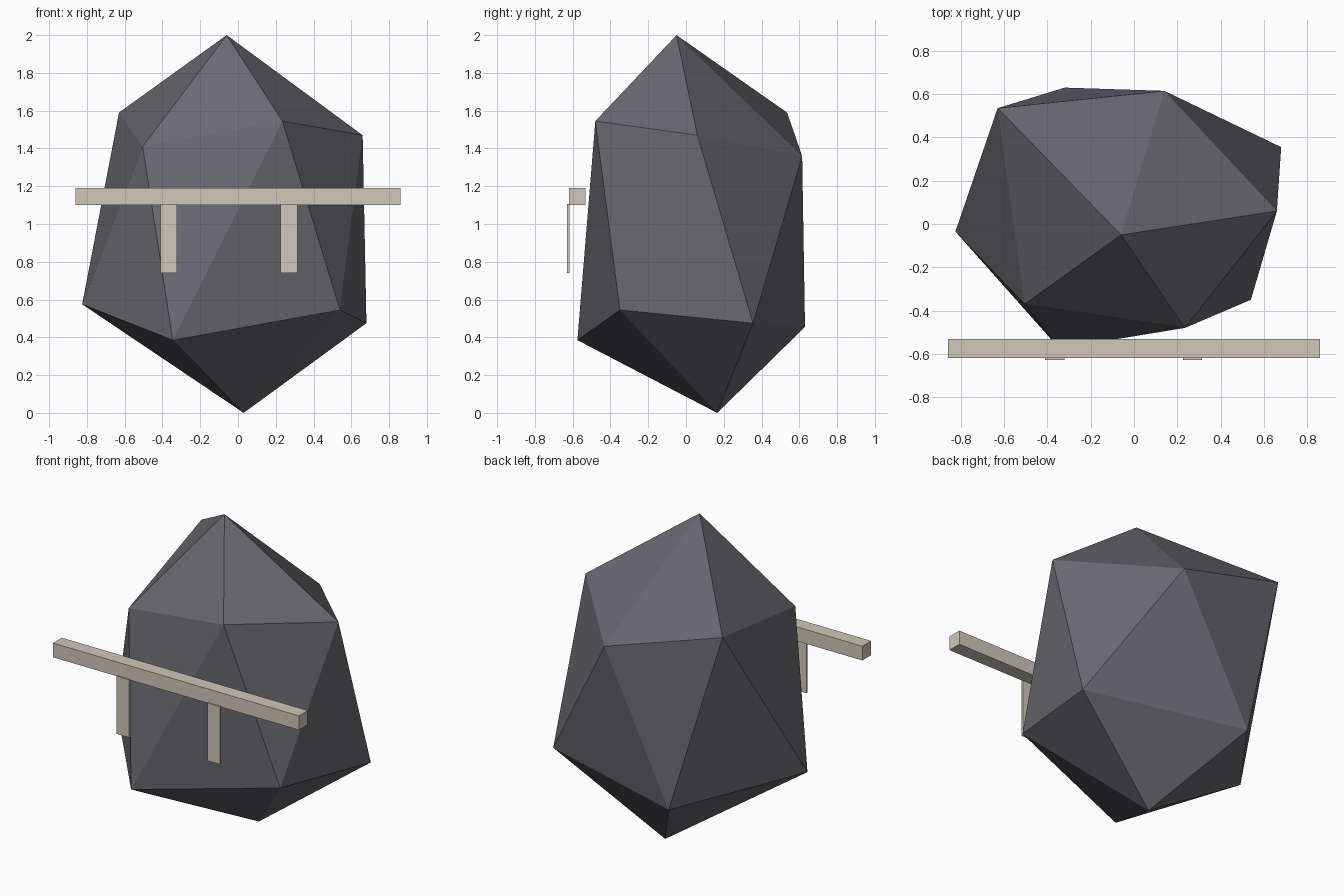
import bpy
import bmesh
from mathutils import Vector

cube = bpy.data.objects.get("Cube")
if cube:
    bpy.data.objects.remove(cube, do_unlink=True)


def make_material(name, rgb):
    mat = bpy.data.materials.new(name)
    mat.use_nodes = True
    mat.diffuse_color = (*rgb, 1)
    shader = mat.node_tree.nodes["Principled BSDF"]
    shader.inputs["Base Color"].default_value = (*rgb, 1)
    shader.inputs["Roughness"].default_value = 0.9
    return mat


def add_object(name, bm, mat):
    bmesh.ops.recalc_face_normals(bm, faces=bm.faces)
    mesh = bpy.data.meshes.new(name)
    bm.to_mesh(mesh)
    bm.free()
    mesh.materials.append(mat)
    obj = bpy.data.objects.new(name, mesh)
    bpy.context.collection.objects.link(obj)
    return obj


def add_box(name, low, high, mat):
    low, high = Vector(low), Vector(high)
    bm = bmesh.new()
    bmesh.ops.create_cube(bm, size=1)
    bmesh.ops.scale(bm, vec=high - low, verts=bm.verts)
    bmesh.ops.translate(bm, vec=(low + high) / 2, verts=bm.verts)
    return add_object(name, bm, mat)


stone = make_material("slate grey", (0.14, 0.14, 0.16))
cream = make_material("pale cream", (0.62, 0.58, 0.48))

# Boulder: two staggered rings of five corners, with a peak and a foot
upper_ring = [(-0.505, -0.37, 1.41), (0.235, -0.48, 1.545), (0.66, 0.06, 1.47),
              (0.14, 0.615, 1.36), (-0.63, 0.535, 1.59)]
lower_ring = [(-0.345, -0.575, 0.385), (0.54, -0.35, 0.545), (0.68, 0.355, 0.475),
              (-0.32, 0.63, 0.455), (-0.825, -0.035, 0.575)]
bm = bmesh.new()
peak = bm.verts.new((-0.06, -0.05, 2.0))
foot = bm.verts.new((0.03, 0.165, 0.0))
upper = [bm.verts.new(p) for p in upper_ring]
lower = [bm.verts.new(p) for p in lower_ring]
for i in range(5):
    j = (i + 1) % 5
    bm.faces.new((peak, upper[i], upper[j]))
    bm.faces.new((upper[i], lower[i], upper[j]))
    bm.faces.new((lower[i], lower[j], upper[j]))
    bm.faces.new((foot, lower[j], lower[i]))
add_object("boulder", bm, stone)

# Crossbar in front of the boulder
add_box("crossbar", (-0.86, -0.62, 1.10), (0.86, -0.532, 1.19), cream)

# Thin strips hanging from the front of the crossbar
for side, x in (("right", -0.366), ("left", 0.27)):
    add_box(f"hanging_strip_{side}", (x - 0.044, -0.629, 0.74),
            (x + 0.044, -0.616, 1.105), cream)
